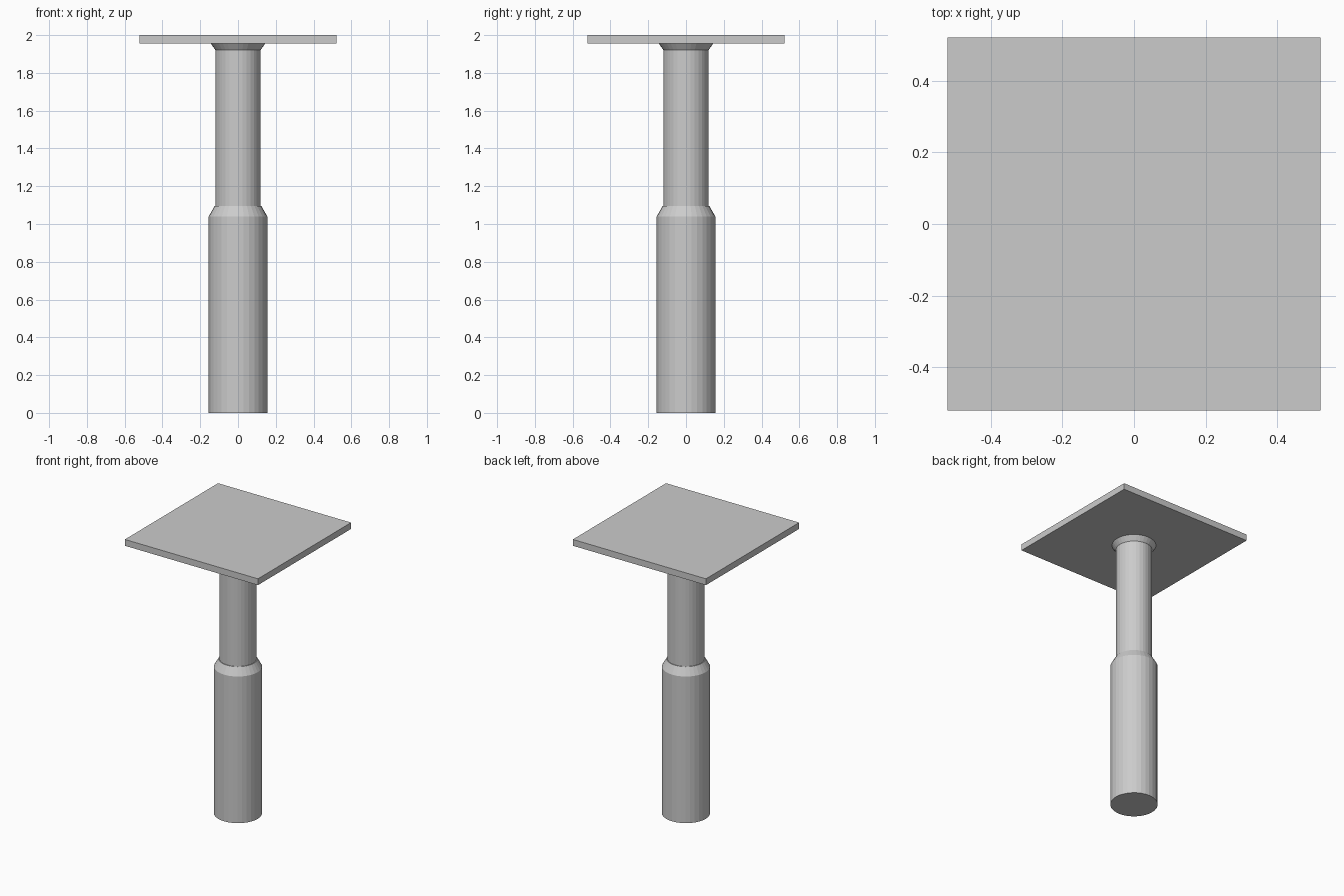
import bpy, bmesh, math

if "Cube" in bpy.data.objects:
    bpy.data.objects.remove(bpy.data.objects["Cube"])

SIDES = 32


def turned(name, profile):
    """Closed flat-faced turned part from (radius, height) pairs, bottom to top."""
    bm = bmesh.new()
    rings = [[bm.verts.new((r * math.cos(2 * math.pi * i / SIDES),
                            r * math.sin(2 * math.pi * i / SIDES), z))
              for i in range(SIDES)] for r, z in profile]
    for low, high in zip(rings, rings[1:]):
        for i in range(SIDES):
            j = (i + 1) % SIDES
            bm.faces.new((low[i], low[j], high[j], high[i]))
    bm.faces.new(rings[0][::-1])
    bm.faces.new(rings[-1])
    mesh = bpy.data.meshes.new(name)
    bm.to_mesh(mesh)
    bm.free()
    obj = bpy.data.objects.new(name, mesh)
    bpy.context.collection.objects.link(obj)
    return obj


# Thick lower column with tapered shoulder
turned("lower_column", [(0.155, 0), (0.155, 1.04), (0.124, 1.095)])

# Slim upper column flaring out under the plate
turned("upper_column", [(0.119, 1.095), (0.119, 1.92), (0.144, 1.955)])

# Square top plate
bpy.ops.mesh.primitive_cube_add(size=1, location=(0, 0, 1.9775))
plate = bpy.context.object
plate.name = "top_plate"
plate.scale = (1.044, 1.044, 0.045)
bpy.ops.object.transform_apply(location=False, rotation=False, scale=True)
